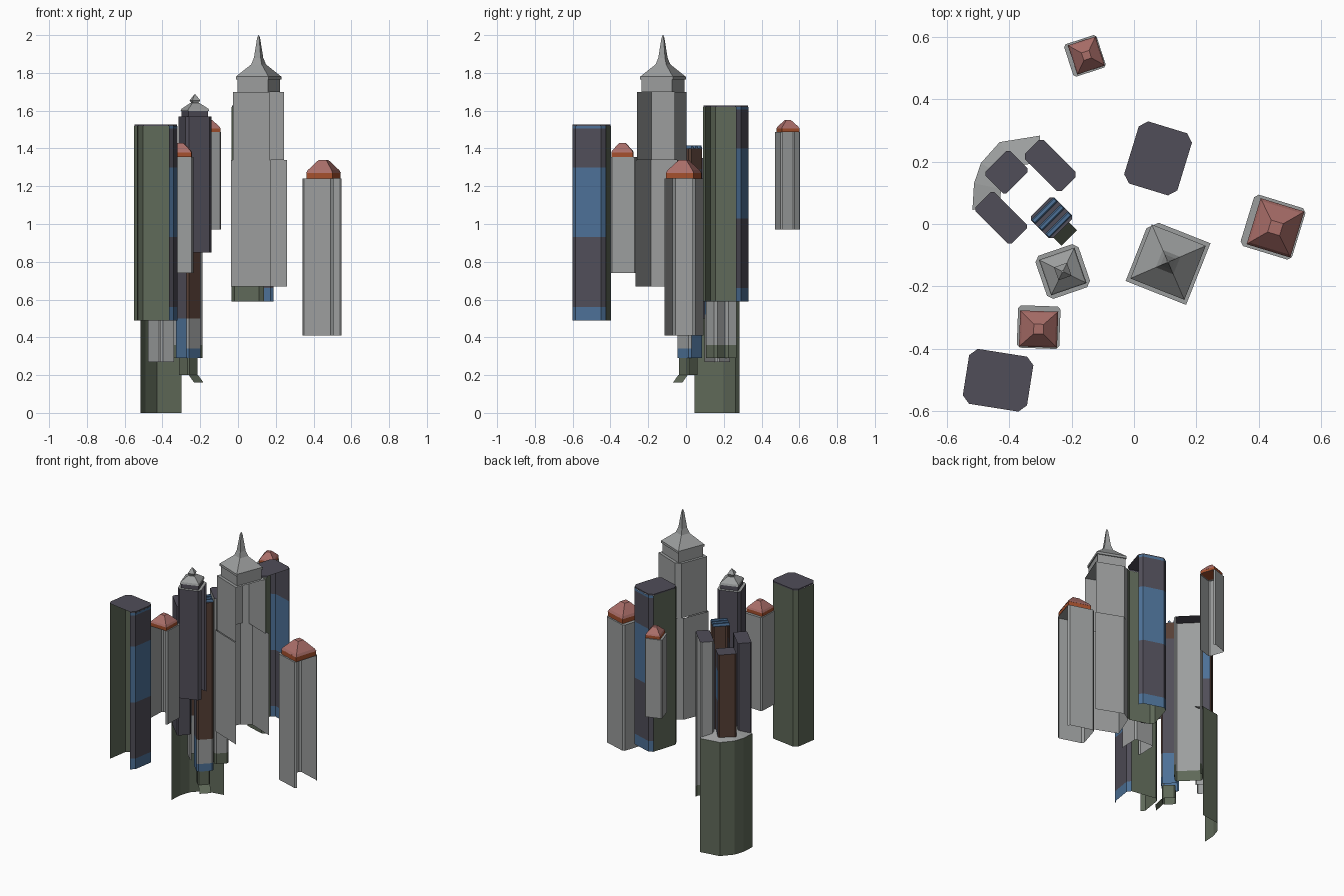
import bpy, bmesh, math
from mathutils import Matrix, Vector

if "Cube" in bpy.data.objects:
    bpy.data.objects.remove(bpy.data.objects["Cube"])

# ---- colours
def mat(name, c):
    m = bpy.data.materials.new(name)
    m.diffuse_color = (*c, 1)
    m.use_nodes = True
    m.node_tree.nodes["Principled BSDF"].inputs["Base Color"].default_value = m.diffuse_color
    return m
M = {
    'grey': mat('pale stone', (.33, .34, .34)),
    'dark': mat('dark slate', (.08, .075, .098)),
    'blue': mat('window blue', (.073, .162, .305)),
    'red': mat('roof red', (.40, .156, .141)),
    'orange': mat('cornice orange', (.376, .08, .026)),
    'green': mat('moss green', (.114, .141, .098)),
    'brown': mat('dark brown', (.095, .05, .036)),
}

def finish(name, bm, loc, rot, used):
    me = bpy.data.meshes.new(name)
    bm.transform(Matrix.Translation(loc) @ Matrix.Rotation(math.radians(rot), 4, 'Z'))
    bm.to_mesh(me)
    bm.free()
    for k in used:
        me.materials.append(M[k])
    ob = bpy.data.objects.new(name, me)
    bpy.context.collection.objects.link(ob)
    return ob

# Open wall shell: path extruded through the z levels, colour chosen per face by rule(normal, level)
def walls(name, path, zs, rule, loc, rot=0, roof=None):
    bm = bmesh.new()
    used = list(M)
    rows = [[bm.verts.new((x, y, z)) for x, y in path] for z in zs]
    for j in range(len(zs) - 1):
        for i in range(len(path) - 1):
            f = bm.faces.new((rows[j][i + 1], rows[j][i], rows[j + 1][i], rows[j + 1][i + 1]))
            f.normal_update()
            f.material_index = used.index(rule(f.normal, j))
    if roof:
        f = bm.faces.new(rows[-1][::-1])
        f.material_index = used.index(roof)
    return finish(name, bm, loc, rot, used)

# Three-sided plan with trimmed corners, open on local +x
def plan(hx, hy, c):
    return [(hx, -hy + c), (hx - c, -hy), (-hx + c, -hy), (-hx, -hy + c),
            (-hx, hy - c), (-hx + c, hy), (hx - c, hy), (hx, hy - c)]

# Stack of square rings (half x, half y, z), capped on top
def tiers(name, prof, colour, loc, rot):
    bm = bmesh.new()
    rows = [[bm.verts.new((sx * hx, sy * hy, z)) for sx, sy in ((-1, -1), (1, -1), (1, 1), (-1, 1))]
            for hx, hy, z in prof]
    for a, b in zip(rows, rows[1:]):
        for i in range(4):
            k = (i + 1) % 4
            bm.faces.new((a[i], a[k], b[k], b[i]))
    bm.faces.new(rows[-1])
    bm.faces.new(rows[0][::-1])
    return finish(name, bm, loc, rot, [colour])

# ---- two green slab towers with a banded rear wall
def banded(n, j):
    return ('blue', 'dark', 'blue', 'dark', 'blue')[j] if n.y > .6 else 'green'
for name, loc, rot in (('slab_tower_left', (-.435, -.5, .49), -99),
                       ('slab_tower_back', (.077, .21, .59), -17)):
    walls(name, plan(.090, .106, .022), (0, .07, .44, .81, 1.015, 1.03), banded, loc, rot)
    walls(name + '_roof', plan(.089, .104, .024), (1.029, 1.038), lambda n, j: 'dark', loc, rot, 'dark')

# ---- three stone towers with red hipped roofs
for name, loc, rot, s, sz in (('red_roof_tower_right', (.445, -.01, .41), -17, 1, 1),
                              ('red_roof_tower_left', (-.305, -.33, .74), -92, .79, .742),
                              ('red_roof_tower_back', (-.157, .538, .97), 18, .635, .624)):
    walls(name, plan(.086 * s, .086 * s, .012 * s), (0, .83 * sz), lambda n, j: 'grey', loc, rot, 'grey')
    off = Matrix.Rotation(math.radians(rot), 3, 'Z') @ Vector((.008 * s, 0, 0))
    rl = Vector(loc) + off
    tiers(name + '_cornice', [(.072 * s, .076 * s, z * sz) for z in (.83, .862)], 'orange', rl, rot)
    tiers(name + '_roof', ((.073 * s, .077 * s, .86 * sz), (.066 * s, .069 * s, .875 * sz),
                           (.02 * s, .02 * s, .93 * sz)), 'red', rl, rot)

# ---- tall spired tower
L, R = (.109, -.122, 0), -21.6
def cut_corner(hx, hy, c, back=0):
    return [(hx, -hy), (-hx, -hy), (-hx, hy - c), (-hx + c, hy + back), (hx, hy + back)]
grey = lambda n, j: 'grey'
walls('spire_tower_lower', cut_corner(.112, .112, .045, .012), (.67, 1.34), grey, L, R)
walls('spire_tower_upper', cut_corner(.104, .106, .03), (1.34, 1.70), grey, L, R, 'grey')
tiers('spire_tower_crown', ((.087, .087, 1.70), (.087, .087, 1.765)), 'grey', L, R)
tiers('spire_tower_roof', ((.093, .093, 1.765), (.093, .093, 1.78), (.03, .03, 1.845),
                           (.019, .019, 1.88), (.006, .006, 1.985), (.001, .001, 2.0)), 'grey', L, R)

# ---- dark tower with a stone pinnacle
L, R = (-.228, -.152, 0), 19
walls('dark_tower', plan(.073, .073, .016), (.85, 1.57), lambda n, j: 'dark', L, R, 'grey')
tiers('dark_tower_crown', ((.055, .055, 1.57), (.055, .055, 1.6)), 'dark', L, R)
tiers('dark_tower_roof', ((.06, .06, 1.598), (.056, .056, 1.61), (.02, .02, 1.64)), 'grey', L, R)
tiers('dark_tower_pinnacle', ((.014, .014, 1.638), (.022, .022, 1.655), (.003, .003, 1.685)),
      'grey', L, R)

# ---- clustered tower: curved green base wall with sloping ledge
outer = [(-.3, .283), (-.43, .262), (-.49, .195), (-.512, .13), (-.517, .045)]
walls('cluster_base', outer, (0, .75), lambda n, j: 'green', (0, 0, 0))
bm = bmesh.new()
ctr = Vector((-.32, .09, .79))
lo = [bm.verts.new((x, y, .75)) for x, y in outer]
hi = [bm.verts.new(Vector((x, y, .79)).lerp(ctr, .45)) for x, y in outer]
for i in range(len(outer) - 1):
    bm.faces.new((lo[i], hi[i], hi[i + 1], lo[i + 1]))
finish('cluster_ledge', bm, (0, 0, 0), 0, ['grey'])

# ---- four corner shafts of the cluster, each open on one side
def north_rule(n, j):
    if j == 0:
        return 'grey'
    return 'brown' if n.x < -.5 else ('blue', 'dark', 'blue', 'dark')[j - 1]
def south_rule(n, j):
    if j > 2:
        return 'brown'
    if n.x < -.5:
        return ('blue', 'grey', 'brown')[j]
    return ('blue', 'blue', 'dark')[j]
walls('cluster_shaft_west', plan(.043, .082, .008), (.5, 1.35),
      lambda n, j: 'dark', (-.425, .02, 0), 45, 'dark')
walls('cluster_shaft_east', plan(.043, .084, .012), (.29, .36, 1.38),
      lambda n, j: 'green' if j == 0 else 'grey', (-.268, .187, 0), 45, 'dark')
walls('cluster_shaft_north', plan(.048, .056, .008), (.27, .52, .7, 1.0, 1.2, 1.31),
      north_rule, (-.408, .166, 0), -45, 'dark')
walls('cluster_shaft_south', plan(.05, .052, .01), (.29, .34, .5, 1.29, 1.4),
      south_rule, (-.264, .02, 0), 135, 'dark')
for k in (-1, 0, 1):
    t = math.radians(135)
    p = (-.264 + .032 * k * math.cos(t), .02 + .032 * k * math.sin(t), 0)
    tiers('cluster_roof_slat', ((.009, .052, 1.4), (.005, .049, 1.415)), 'blue', p, 135)

# green foot and sloping flap beneath the south shaft
walls('cluster_foot', plan(.04, .038, .008), (.2, .29), lambda n, j: 'green', (-.264, .012, 0), 135)
bm = bmesh.new()
bm.faces.new([bm.verts.new(p) for p in ((-.04, -.035, .2), (-.04, .035, .2),
                                        (-.08, .035, .16), (-.08, -.035, .16))])
finish('cluster_flap', bm, (-.264, .012, 0), 135, ['green'])
